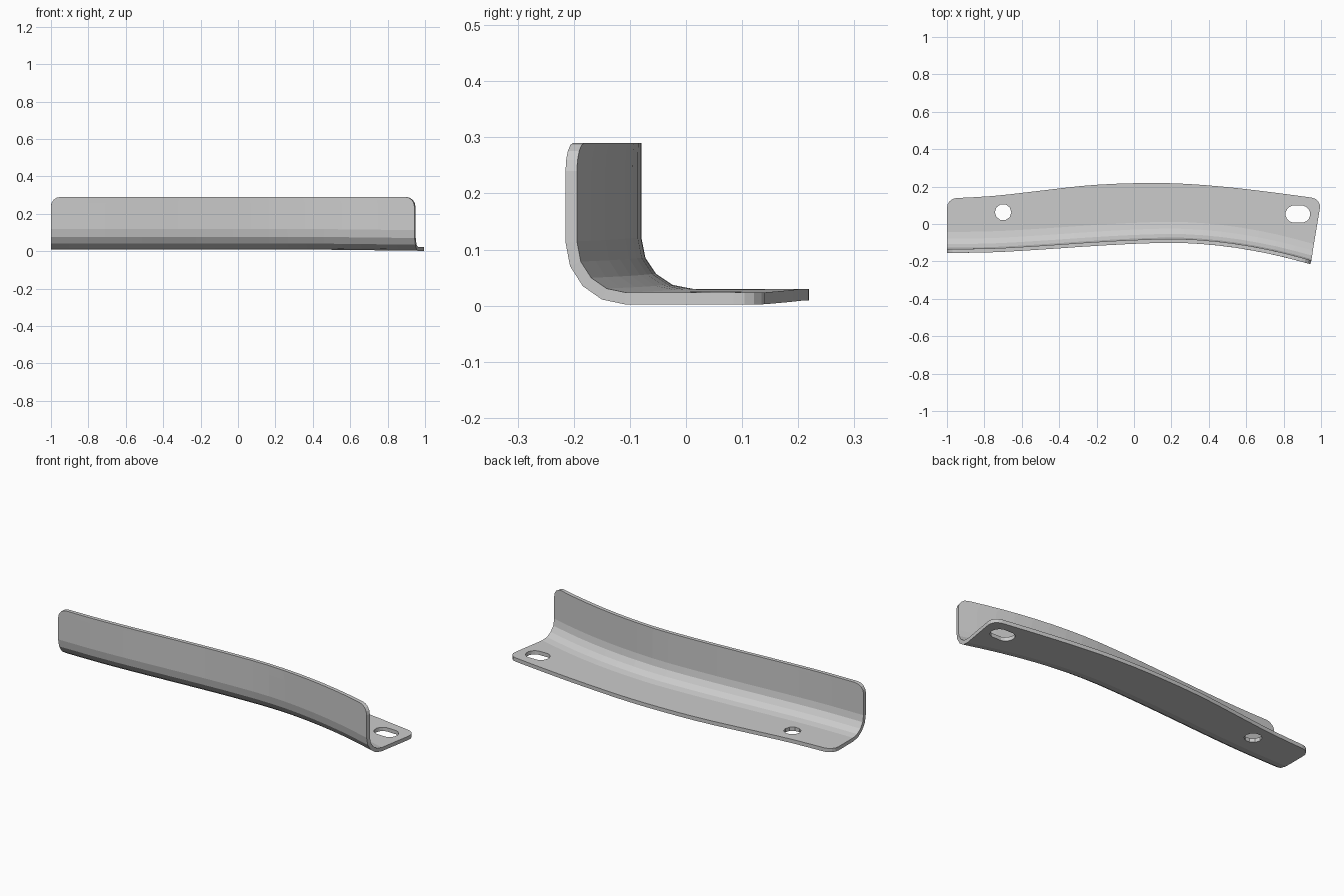
import bpy, bmesh, math

if "Cube" in bpy.data.objects:
    bpy.data.objects.remove(bpy.data.objects["Cube"])

T = 0.021          # sheet thickness
BEND = 0.11        # outer bend radius
TOP = 0.29         # wall height
CORNER = 0.05      # rounded end corners

# plan curves sampled every 0.25 in x from -1 to 1
FRONT = [-.155, -.151, -.137, -.120, -.106, -.101, -.121, -.165, -.230]
BACK = [.136, .150, .178, .206, .218, .216, .197, .168, .134]


def curve(tab, x):
    """Catmull-Rom through the samples."""
    u = min(max((x + 1) / 0.25, 0), 8)
    i = min(int(u), 7)
    f = u - i
    b, c = tab[i], tab[i + 1]
    a = tab[i - 1] if i > 0 else 2 * b - c
    d = tab[i + 2] if i < 7 else 2 * c - b
    return b + 0.5 * f * (c - a + f * (2*a - 5*b + 4*c - d + f * (3*(b - c) + d - a)))


def retreat(d):
    """How far an end pulls in at distance d from a rounded corner."""
    return 0 if d >= CORNER else CORNER - math.sqrt(CORNER**2 - (CORNER - d)**2)


def base(x):
    return 0.009 - 0.007 * max(0, (x - 0.4) / 0.6)


def point(row, x):
    kind, v = row
    z0, yf, yb = base(x), curve(FRONT, x), curve(BACK, x)
    if kind == "wall":
        return yf, TOP - v
    if kind == "bend":
        return (yf + BEND * (1 - math.cos(v)), z0 + BEND * (1 - math.sin(v)))
    return yb - v, z0


# section rows from the wall top, round the bend, to the back edge
edge = [CORNER * (1 - math.cos(k * math.pi / 8)) for k in range(5)]
rows = [("wall", d) for d in edge]
rows += [("bend", k * math.pi / 8) for k in range(5)]
rows += [("flange", d) for d in reversed(edge)]

# swept sheet
N = 20
bm = bmesh.new()
grid = []
for row in rows:
    pull = 0 if row[0] == "bend" else retreat(row[1])
    left = -1 + pull
    right = 0.979 + 0.165 * point(row, 0.96)[0] - pull
    line = []
    for i in range(N + 1):
        x = left + (right - left) * i / N
        line.append(bm.verts.new((x, *point(row, x))))
    grid.append(line)
for a, b in zip(grid, grid[1:]):
    for i in range(N):
        bm.faces.new((a[i], b[i], b[i + 1], a[i + 1]))
bm.normal_update()
bm.faces.ensure_lookup_table()
if bm.faces[0].normal.y > 0:      # outside faces the front
    bmesh.ops.reverse_faces(bm, faces=bm.faces[:])
mesh = bpy.data.meshes.new("curved_bracket")
bm.to_mesh(mesh)
bm.free()
bracket = bpy.data.objects.new("curved_bracket", mesh)
bpy.context.collection.objects.link(bracket)
solid = bracket.modifiers.new("thickness", "SOLIDIFY")
solid.thickness = T
solid.offset = -1
solid.use_even_offset = True


def hole(name, cx, cy, r, half, n):
    """Vertical cutter: a circle stretched by half into a slot."""
    pts = []
    for k in range(n):
        a = 2 * math.pi * (k + 0.5) / n if half else 2 * math.pi * k / n
        shift = math.copysign(half, math.cos(a))
        pts.append((cx + shift + r * math.cos(a), cy + r * math.sin(a)))
    b = bmesh.new()
    f = b.faces.new([b.verts.new((x, y, -0.05)) for x, y in pts])
    ext = bmesh.ops.extrude_face_region(b, geom=[f])
    for v in ext["geom"]:
        if isinstance(v, bmesh.types.BMVert):
            v.co.z = 0.1
    bmesh.ops.recalc_face_normals(b, faces=b.faces[:])
    m = bpy.data.meshes.new(name)
    b.to_mesh(m)
    b.free()
    o = bpy.data.objects.new(name, m)
    bpy.context.collection.objects.link(o)
    o.hide_render = True
    o.display_type = "WIRE"
    cut = bracket.modifiers.new(name, "BOOLEAN")
    cut.operation = "DIFFERENCE"
    cut.solver = "EXACT"
    cut.object = o
    return o


# bolt hole and adjustment slot
hole("round_hole_cutter", -0.70, 0.063, 0.044, 0, 10)
hole("slot_cutter", 0.876, 0.053, 0.046, 0.02, 16)
